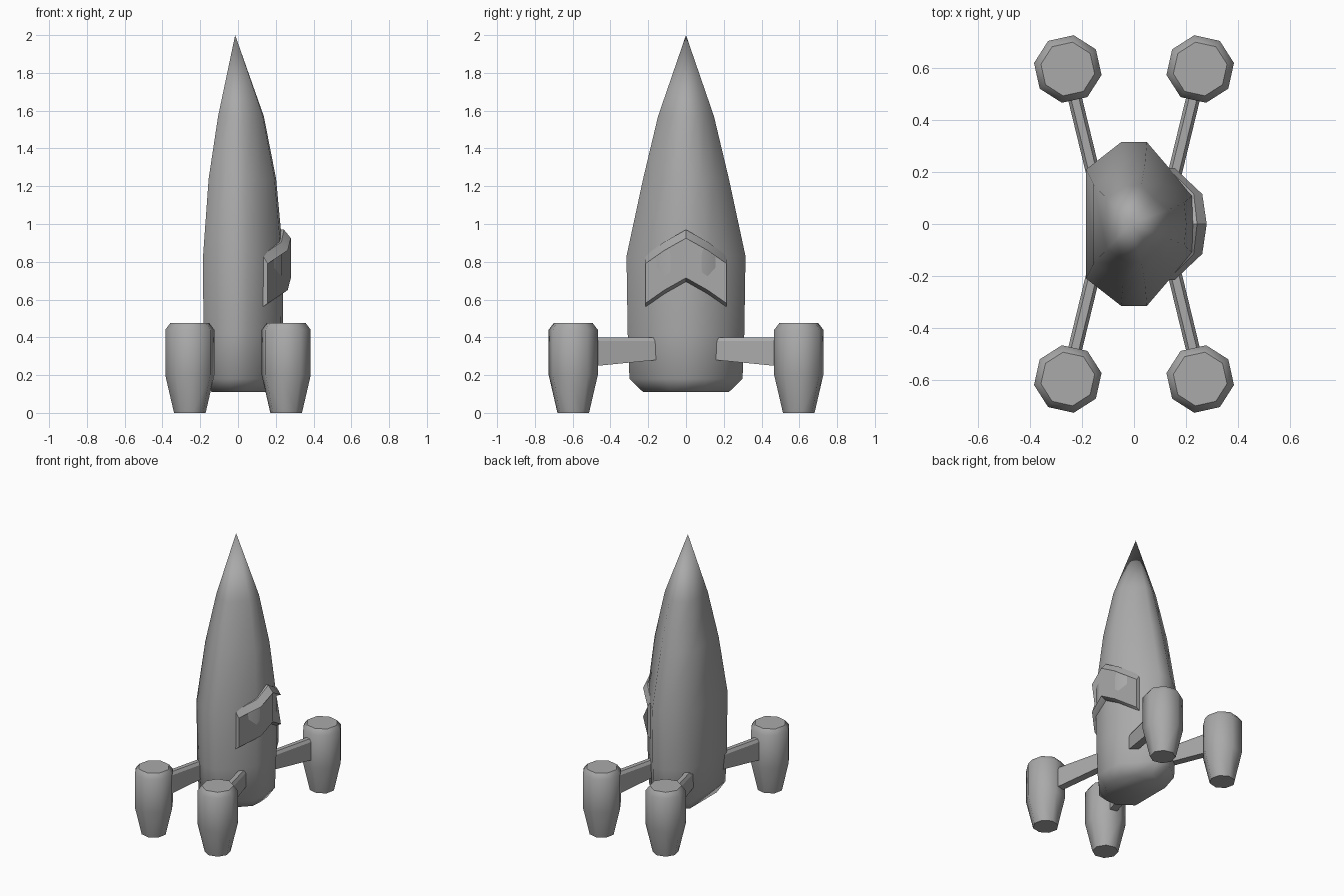
import bpy, bmesh
from math import cos, sin, pi, radians
from mathutils import Vector

default = bpy.data.objects.get("Cube")
if default:
    bpy.data.objects.remove(default, do_unlink=True)

grey = bpy.data.materials.new("hull_grey")
grey.use_nodes = True
COLOUR = (0.4, 0.4, 0.4, 1)
grey.diffuse_color = COLOUR
grey.node_tree.nodes["Principled BSDF"].inputs["Base Color"].default_value = COLOUR


def loft(name, rings, smooth_angle, tip=None):
    """Skin a stack of closed rings, capping the ends or closing to a tip."""
    bm = bmesh.new()
    loops = [[bm.verts.new(p) for p in ring] for ring in rings]
    n = len(loops[0])
    for a, b in zip(loops, loops[1:]):
        for i in range(n):
            j = (i + 1) % n
            bm.faces.new((a[i], a[j], b[j], b[i]))
    bm.faces.new(loops[0][::-1])
    if tip:
        point = bm.verts.new(tip)
        for i in range(n):
            bm.faces.new((loops[-1][i], loops[-1][(i + 1) % n], point))
    else:
        bm.faces.new(loops[-1])
    bmesh.ops.recalc_face_normals(bm, faces=bm.faces[:])
    mesh = bpy.data.meshes.new(name)
    bm.to_mesh(mesh)
    bm.free()
    mesh.materials.append(grey)
    obj = bpy.data.objects.new(name, mesh)
    bpy.context.collection.objects.link(obj)
    bpy.ops.object.select_all(action="DESELECT")
    obj.select_set(True)
    bpy.context.view_layer.objects.active = obj
    bpy.ops.object.shade_smooth_by_angle(angle=radians(smooth_angle))
    return obj


# Hull: flat-backed section, scaled up the height to a pointed nose
half = [(0.23, 0.115), (0.14, 0.21), (0.05, 0.315), (-0.05, 0.315), (-0.185, 0.21)]
section = [(0.24, 0)] + half + [(x, -y) for x, y in reversed(half)]
levels = [(0.11, 0.76, 0.72), (0.18, 0.95, 0.95), (0.42, 0.99, 0.98),
          (0.83, 1, 1), (1.24, 0.84, 0.72), (1.57, 0.57, 0.47)]
loft("hull", [[(x * sx, y * sy, z) for x, y in section] for z, sx, sy in levels],
     60, tip=(-0.015, 0, 2))

# Canopy: chevron band wrapped round the +x side
stations = [(-0.215, 0), (-0.115, 0.07), (0, 0.135), (0.115, 0.07), (0.215, 0)]


def band(xs, low, high):
    bottom = [(x, y, low + rise) for x, (y, rise) in zip(xs, stations)]
    top = [(x, y, high + rise) for x, (y, rise) in zip(xs, stations)]
    return bottom + top[::-1]


def wrap(edge, side, middle):
    return [edge, side, middle, side, edge]


canopy = loft("canopy", [band(wrap(0.08, 0.17, 0.18), 0.56, 0.835),
                         band(wrap(0.13, 0.23, 0.243), 0.56, 0.835),
                         band(wrap(0.157, 0.263, 0.28), 0.58, 0.79)], 30)

# Four pods on struts, mirrored to each corner
pod_profile = [(0, 0.085), (0.2, 0.132), (0.44, 0.132), (0.475, 0.105)]
for side, sx in (("left", 1), ("right", -1)):
    for end, sy in (("front", -1), ("back", 1)):
        centre = Vector((0.255, 0.597))
        angles = [radians(100) + k * pi / 4 for k in range(8)]
        loft(f"{end}_{side}_pod",
             [[(sx * (centre.x + r * cos(a)), sy * (centre.y + r * sin(a)), z)
               for a in angles] for z, r in pod_profile], 50)

        # Strut: tapered bar with a chamfered top
        inner = Vector((0.15, 0.165))
        along = (centre - inner).normalized()
        across = Vector((-along.y, along.x))
        rings = []
        for spot, low in ((inner, 0.28), (centre - along * 0.08, 0.245)):
            shape = [(-0.027, low), (0.027, low), (0.027, 0.38),
                     (0.015, 0.4), (-0.015, 0.4), (-0.027, 0.38)]
            ring = [(spot + across * w, z) for w, z in shape]
            rings.append([(sx * p.x, sy * p.y, z) for p, z in ring])
        loft(f"{end}_{side}_strut", rings, 30)
